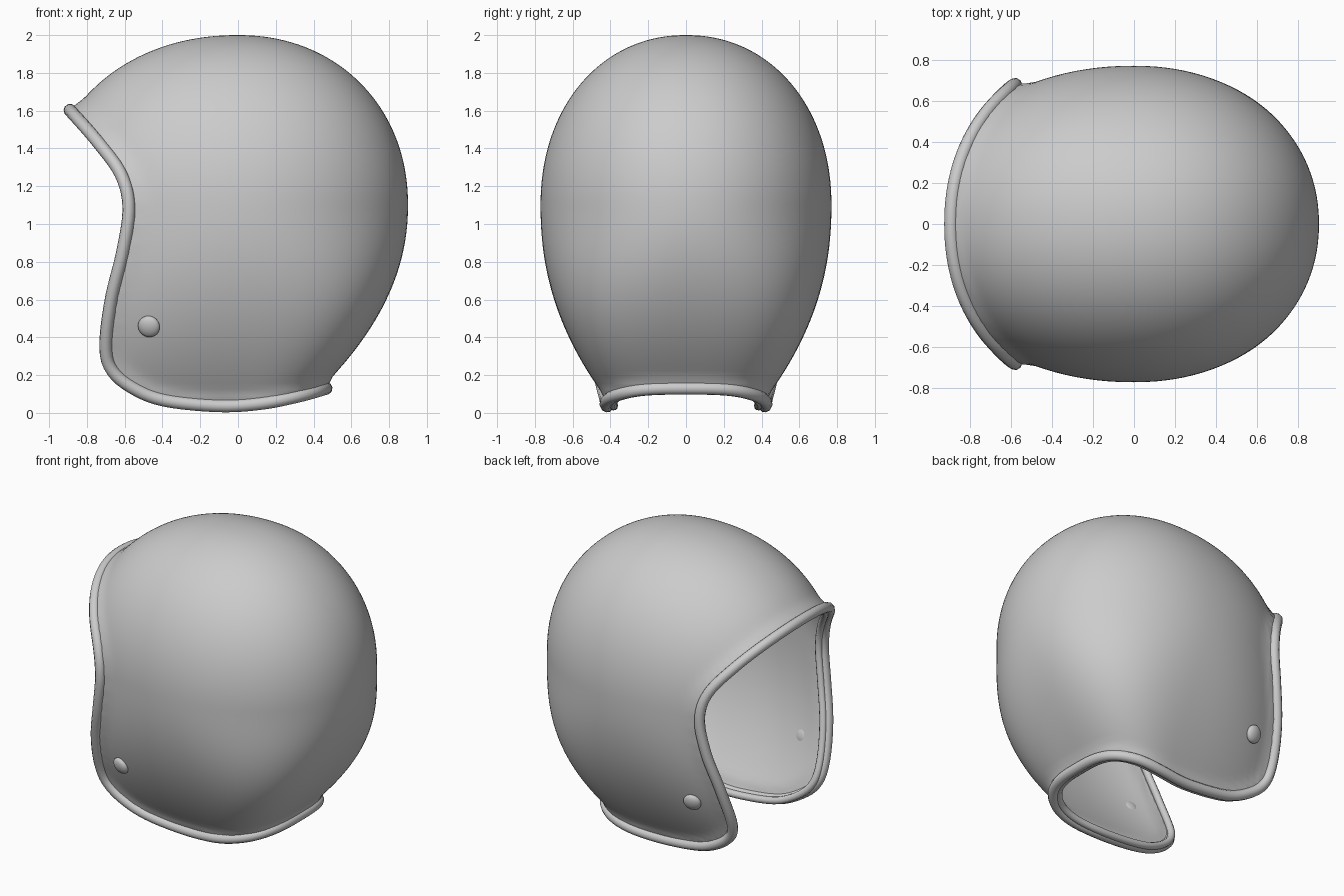
import bpy, bmesh, math
from mathutils import Vector, kdtree

if "Cube" in bpy.data.objects:
    bpy.data.objects.remove(bpy.data.objects["Cube"])

THICK, RIM_R, FLARE = 0.015, 0.034, 0.03


def section(z):
    """Back, front, side half-extents and back, front roundness of the shell at height z."""
    s = 1.1 - z
    if s <= 0:
        k = max(0.0, 1 - (-s / 0.9) ** 2.1) ** (1 / 2.1)
        return 0.9 * k, 1.02 * k, 0.77 * k, 2.1, 2.1
    f = min(1.0, s / 0.95)
    f = f * f * (3 - 2 * f)
    return 0.9 - 0.49 * s ** 2.1, 1.02, 0.77 - 0.33 * s ** 2.2, 2.1 + f, 2.1 + 0.3 * f


def local(x, z):
    """Extents and roundness for the half (back or front) that holds x."""
    xb, xf, w, nb, nf = section(z)
    return (xb, w, nb) if x > 0 else (xf, w, nf)


def normal(p):
    rx, w, n = local(p.x, p.z)
    if rx < 1e-4:
        return Vector((0, 0, 1))
    v = Vector((math.copysign(abs(p.x / rx) ** (n - 1) / rx, p.x),
                math.copysign(abs(p.y / w) ** (n - 1) / w, p.y), 0))
    return v.normalized()


def side_point(x, z):
    rx, w, n = local(x, z)
    return Vector((x, w * max(0.0, 1 - (abs(x) / rx) ** n) ** (1 / n), z))


def spline(pts, u):
    i = min(int(u), len(pts) - 2)
    t = u - i
    b, c = pts[i], pts[i + 1]
    a = pts[i - 1] if i else 2 * b - c
    d = pts[i + 2] if i + 2 < len(pts) else 2 * c - b
    return 0.5 * (2 * b + (c - a) * t + (2 * a - 5 * b + 4 * c - d) * t * t
                  + (3 * b - a - 3 * c + d) * t ** 3)


def link(name, data):
    ob = bpy.data.objects.new(name, data)
    bpy.context.collection.objects.link(ob)
    return ob


def mesh_object(name, bm):
    bmesh.ops.recalc_face_normals(bm, faces=bm.faces)
    me = bpy.data.meshes.new(name)
    bm.to_mesh(me)
    bm.free()
    return link(name, me)


def smooth(ob, angle):
    bpy.ops.object.select_all(action='DESELECT')
    ob.select_set(True)
    bpy.context.view_layer.objects.active = ob
    bpy.ops.object.shade_smooth_by_angle(angle=math.radians(angle))


# Side profile of the edge: brow, temple, cheek, neck
profile = [Vector(p) for p in [
    (-section(1.605)[1], 1.605), (-0.72, 1.43), (-0.605, 1.26), (-0.567, 1.08),
    (-0.6, 0.85), (-0.66, 0.6), (-0.69, 0.35), (-0.655, 0.22), (-0.54, 0.125),
    (-0.38, 0.065), (-0.1, 0.037), (0.12, 0.05), (0.3, 0.088), (section(0.13)[0], 0.13)]]
N = 90
half = []
for i in range(N + 1):
    u = (1 - math.cos(math.pi * i / N)) / 2 * (len(profile) - 1)
    half.append(side_point(*spline(profile, u)))
half[0].y = half[-1].y = 0
kd = kdtree.KDTree(2 * len(half))
for i, p in enumerate(half):
    kd.insert(p, i)
    kd.insert(Vector((p.x, -p.y, p.z)), i)
kd.balance()


def flared(p):
    d = kd.find(p)[2]
    return p + normal(p) * FLARE * math.exp(-(d / 0.05) ** 2)


edge = [flared(p) for p in half]

# Shell: stacked rounded sections, flared towards the edge
bm = bmesh.new()
NA, NZ = 120, 90
pole = bm.verts.new((0, 0, 2))
prev = None
for j in range(1, NZ + 1):
    th = j / NZ * 2.55
    z = 1.1 + 0.9 * math.cos(th) if th < math.pi / 2 else 1.1 - 1.14 * (th - math.pi / 2) / (2.55 - math.pi / 2)
    ring = []
    for i in range(NA):
        a = 2 * math.pi * i / NA
        c, s = math.cos(a), math.sin(a)
        rx, w, n = local(c, z)
        x = math.copysign(abs(c) ** (2 / n), c) * rx
        y = math.copysign(abs(s) ** (2 / n), s) * w
        ring.append(bm.verts.new(flared(Vector((x, y, z)))))
    for i in range(NA):
        k = (i + 1) % NA
        if prev:
            bm.faces.new((prev[i], ring[i], ring[k], prev[k]))
        else:
            bm.faces.new((pole, ring[i], ring[k]))
    prev = ring
shell = mesh_object("helmet_shell", bm)
if shell.data.polygons[0].normal.z < 0:
    shell.data.flip_normals()

# Cutter: side silhouette pulled through the whole width
bm = bmesh.new()
outline = [(p.x, p.z) for p in edge] + [(1.5, 0.13), (1.5, 2.5), (-1.5, 2.5), (-1.5, 1.9)]
face = bm.faces.new([bm.verts.new((x, -1.2, z)) for x, z in outline])
out = bmesh.ops.extrude_face_region(bm, geom=[face])
for v in out["geom"]:
    if isinstance(v, bmesh.types.BMVert):
        v.co.y = 1.2
cutter = mesh_object("opening_cutter", bm)
cutter.hide_render = True
cutter.hide_set(True)

solid = shell.modifiers.new("thickness", 'SOLIDIFY')
solid.thickness, solid.offset = THICK, -1
cut = shell.modifiers.new("opening", 'BOOLEAN')
cut.operation, cut.solver, cut.object = 'INTERSECT', 'EXACT', cutter
dg = bpy.context.evaluated_depsgraph_get()
baked = bpy.data.meshes.new_from_object(shell.evaluated_get(dg))
shell.modifiers.clear()
shell.data = baked
bpy.data.objects.remove(cutter)
smooth(shell, 40)


# Edge beads: outer trim and a thinner lining bead just inside it
def bead(name, depth, radius):
    pts = []
    for p in edge:
        inward = -normal(p) - Vector((0, 0, max(0, p.z - 1.1) * 1.8))
        pts.append(p + inward.normalized() * depth)
    loop = pts + [Vector((p.x, -p.y, p.z)) for p in reversed(pts[1:-1])]
    curve = bpy.data.curves.new(name, 'CURVE')
    curve.dimensions = '3D'
    curve.bevel_depth, curve.bevel_resolution = radius, 3
    sp = curve.splines.new('POLY')
    sp.points.add(len(loop) - 1)
    for q, p in zip(sp.points, loop):
        q.co = (*p, 1)
    sp.use_cyclic_u = True
    sp.use_smooth = True
    link(name, curve)


bead("edge_trim", 0.004, RIM_R)
bead("lining_trim", 0.038, 0.024)

# Snap buttons on both cheeks
for side, name in ((-1, "snap_button_right"), (1, "snap_button_left")):
    p = side_point(-0.47, 0.46)
    e = 0.01
    n = (side_point(-0.47 + e, 0.46) - p).cross(side_point(-0.47, 0.46 + e) - p).normalized()
    if n.y < 0:
        n = -n
    p.y, n.y = p.y * side, n.y * side
    bpy.ops.mesh.primitive_uv_sphere_add(segments=24, ring_count=12, radius=1, location=p + n * 0.008)
    ob = bpy.context.object
    ob.name = name
    ob.scale = (0.059, 0.059, 0.03)
    ob.rotation_euler = n.to_track_quat('Z', 'Y').to_euler()
    smooth(ob, 60)
